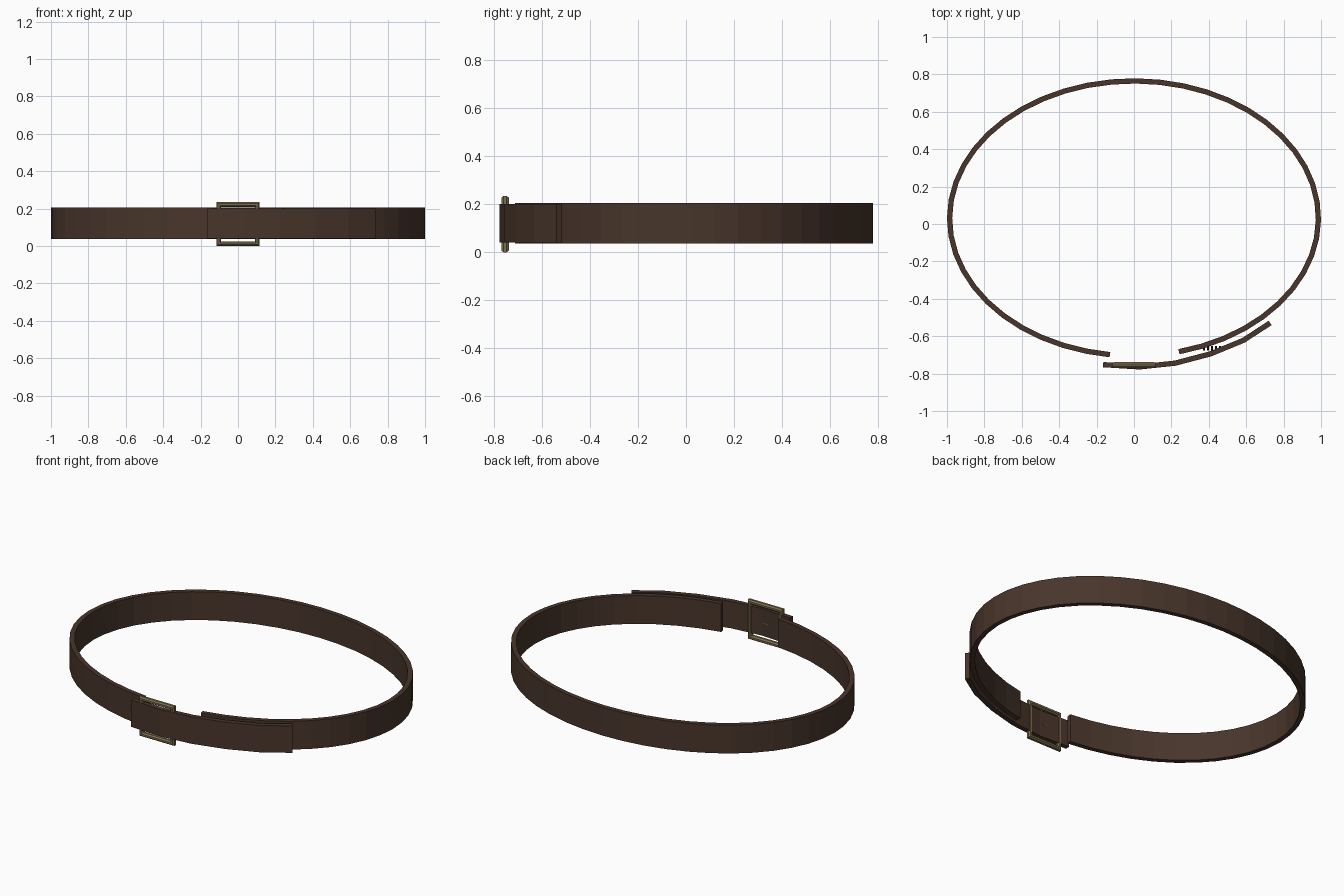
import bpy, bmesh
from math import sin, cos, radians, pi
from mathutils import Vector

if "Cube" in bpy.data.objects:
    bpy.data.objects.remove(bpy.data.objects["Cube"])


def material(name, rgb):
    m = bpy.data.materials.new(name)
    m.diffuse_color = (*rgb, 1)
    m.use_nodes = True
    m.node_tree.nodes["Principled BSDF"].inputs["Base Color"].default_value = m.diffuse_color
    return m


leather = material("leather", (0.065, 0.036, 0.024))
dark = material("dark_holes", (0.015, 0.01, 0.008))
brass = material("brass", (0.2, 0.155, 0.075))


def finish(name, bm, mat):
    bmesh.ops.recalc_face_normals(bm, faces=bm.faces)
    me = bpy.data.meshes.new(name)
    bm.to_mesh(me)
    bm.free()
    ob = bpy.data.objects.new(name, me)
    bpy.context.collection.objects.link(ob)
    me.materials.append(mat)
    return ob


def loft(name, rings, mat, closed=False):
    """Skin a row of equal point rings; cap the ends unless closed."""
    bm = bmesh.new()
    vs = [[bm.verts.new(p) for p in r] for r in rings]
    n = len(vs[0])
    pairs = list(zip(vs, vs[1:])) + ([(vs[-1], vs[0])] if closed else [])
    for a, b in pairs:
        for i in range(n):
            j = (i + 1) % n
            bm.faces.new((a[i], a[j], b[j], b[i]))
    if not closed:
        bm.faces.new(vs[0])
        bm.faces.new(vs[-1])
    return finish(name, bm, mat)


def strap(name, path, z0, z1, thick=0.028):
    rings = []
    for i, (x, y) in enumerate(path):
        a, b = path[max(i - 1, 0)], path[min(i + 1, len(path) - 1)]
        t = Vector((b[0] - a[0], b[1] - a[1])).normalized() * thick / 2
        o = (x + t.y, y - t.x)
        k = (x - t.y, y + t.x)
        rings.append([(*o, z0), (*o, z1), (*k, z1), (*k, z0)])
    return loft(name, rings, leather)


# Main loop: open ellipse running round the back
start, end, n = -75.9, 262.5, 45
angles = [radians(start + (end - start) * i / n) for i in range(n + 1)]
strap("belt_loop", [(0.986 * cos(a), 0.03 + 0.735 * sin(a)) for a in angles], 0.037, 0.205)

# Overlapping tongue across the front
strap("belt_tongue", [(-0.165, -0.752), (0.03, -0.764), (0.22, -0.744),
                      (0.41, -0.694), (0.585, -0.622), (0.728, -0.529)], 0.041, 0.201)

# Buckle frame: eight-sided bar around a rectangle
rings = []
for sx, sz in ((-1, -1), (1, -1), (1, 1), (-1, 1)):
    ring = []
    for k in range(8):
        a = pi / 8 + k * pi / 4
        r = 0.0125 * cos(a) / cos(pi / 8)
        ring.append((sx * (0.1025 + r), -0.754 + 0.0155 * sin(a) / cos(pi / 8),
                     0.1175 + sz * (0.105 + r)))
    rings.append(ring)
loft("buckle_frame", rings, brass, closed=True)

# Buckle prong, nearly sunk in the tongue
bm = bmesh.new()
bmesh.ops.create_cube(bm, size=1)
for v in bm.verts:
    v.co = Vector((v.co.x * 0.03, v.co.y * 0.012 - 0.752, v.co.z * 0.006 + 0.12))
finish("buckle_prong", bm, brass)

# Row of small eyelets between the two layers
for i in range(5):
    bm = bmesh.new()
    bmesh.ops.create_cone(bm, cap_ends=True, segments=8, radius1=0.005, radius2=0.005, depth=0.024)
    for v in bm.verts:
        x, y, z = v.co
        v.co = Vector((0.375 + 0.021 * i + x, -0.664 + z, 0.12 + y))
    finish(f"eyelet_{i + 1}", bm, dark)
